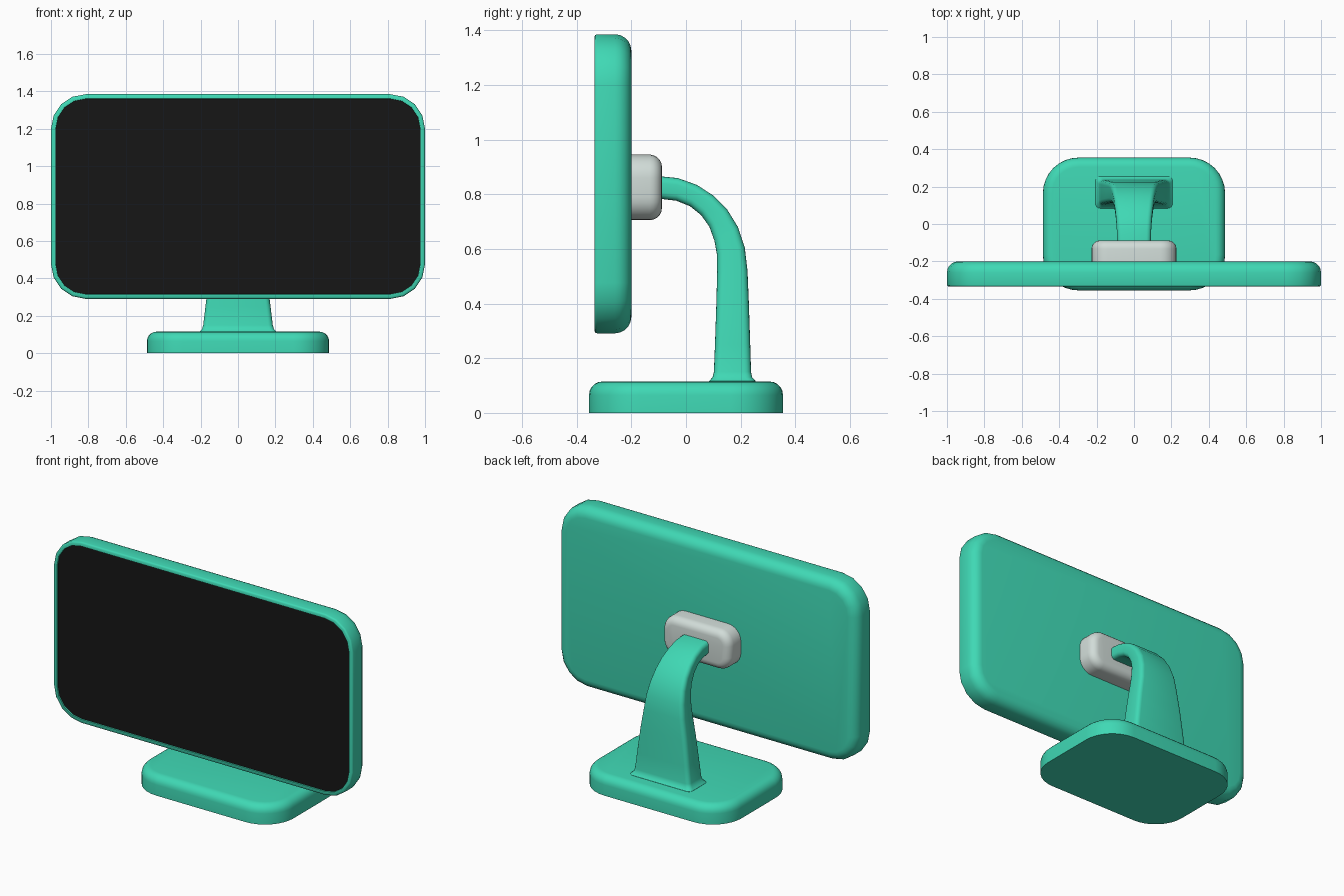
import bpy, bmesh
from math import sin, cos, pi, radians

if "Cube" in bpy.data.objects:
    bpy.data.objects.remove(bpy.data.objects["Cube"])


def material(name, rgb):
    m = bpy.data.materials.new(name)
    m.diffuse_color = (*rgb, 1)
    m.use_nodes = True
    m.node_tree.nodes["Principled BSDF"].inputs["Base Color"].default_value = m.diffuse_color
    return m


GREEN = material("mint", (0.05, 0.69, 0.46))
BLACK = material("black", (0.008, 0.008, 0.008))
GREY = material("pale_grey", (0.64, 0.72, 0.69))


def rounded_rect(hw, hh, r, segs):
    pts = []
    for i, (sx, sy) in enumerate([(1, 1), (-1, 1), (-1, -1), (1, -1)]):
        for k in range(segs + 1):
            a = pi / 2 * (i + k / segs)
            pts.append((sx * (hw - r) + r * cos(a), sy * (hh - r) + r * sin(a)))
    return pts


def loft(name, rings, mat):
    """Skin a stack of equal-length rings and cap both ends."""
    bm = bmesh.new()
    loops = [[bm.verts.new(p) for p in ring] for ring in rings]
    n = len(loops[0])
    for a, b in zip(loops, loops[1:]):
        for i in range(n):
            j = (i + 1) % n
            bm.faces.new((a[i], a[j], b[j], b[i]))
    bm.faces.new(loops[0])
    bm.faces.new(loops[-1])
    bmesh.ops.recalc_face_normals(bm, faces=bm.faces[:])
    me = bpy.data.meshes.new(name)
    bm.to_mesh(me)
    bm.free()
    me.materials.append(mat)
    ob = bpy.data.objects.new(name, me)
    bpy.context.collection.objects.link(ob)
    bpy.ops.object.select_all(action='DESELECT')
    ob.select_set(True)
    bpy.context.view_layer.objects.active = ob
    bpy.ops.object.shade_smooth_by_angle(angle=radians(40))
    return ob


def slab(name, hw, hh, r, segs, profile, place, mat):
    """Rounded slab; profile is a list of (depth, inset)."""
    rings = [[place(u, v, d) for u, v in rounded_rect(hw - i, hh - i, r - i, segs)]
             for d, i in profile]
    return loft(name, rings, mat)


def round_edge(end, r, steps=5):
    """Quarter-round profile finishing at depth `end`."""
    return [(end - r + r * sin(k / steps * pi / 2), r - r * cos(k / steps * pi / 2))
            for k in range(steps + 1)]


# Screen casing with a shallow front recess and soft back edge
slab("screen_casing", 1.0, 0.547, 0.185, 4,
     [(-0.322, 0.026), (-0.335, 0.024), (-0.335, 0.008), (-0.331, 0.002), (-0.325, 0)]
     + round_edge(-0.2, 0.06),
     lambda u, v, d: (u, d, 0.838 + v), GREEN)

# Black display panel
slab("display_panel", 0.975, 0.522, 0.16, 4, [(-0.328, 0), (-0.3, 0)],
     lambda u, v, d: (u, d, 0.838 + v), BLACK)

# Grey mounting block behind the screen
slab("mount_block", 0.227, 0.12, 0.085, 6, [(-0.21, 0)] + round_edge(-0.088, 0.045),
     lambda u, v, d: (u, d, 0.825 + v), GREY)

# Base plate
slab("base", 0.487, 0.355, 0.19, 8, [(0, 0)] + round_edge(0.115, 0.05),
     lambda u, v, d: (u, v, d), GREEN)

# Curved arm: outer (y, z), inner (y, z), half width
stations = [
    (-0.10, 0.866, -0.10, 0.784, 0.090),
    (-0.03, 0.859, -0.035, 0.776, 0.092),
    (0.04, 0.834, 0.015, 0.756, 0.096),
    (0.10, 0.795, 0.055, 0.724, 0.102),
    (0.15, 0.745, 0.085, 0.682, 0.108),
    (0.19, 0.680, 0.104, 0.630, 0.116),
    (0.215, 0.605, 0.113, 0.580, 0.126),
    (0.225, 0.520, 0.114, 0.515, 0.136),
    (0.230, 0.400, 0.111, 0.400, 0.155),
    (0.235, 0.250, 0.106, 0.250, 0.174),
    (0.238, 0.150, 0.102, 0.150, 0.186),
    (0.242, 0.130, 0.097, 0.130, 0.192),
    (0.255, 0.116, 0.084, 0.116, 0.206),
    (0.255, 0.090, 0.084, 0.090, 0.206),
]
rings = []
for oy, oz, iy, iz, hw in stations:
    half = ((oy - iy) ** 2 + (oz - iz) ** 2) ** 0.5 / 2
    ring = []
    for u, v in rounded_rect(hw, half, 0.025, 4):
        t = (v / half + 1) / 2
        ring.append((u, iy + (oy - iy) * t, iz + (oz - iz) * t))
    rings.append(ring)
loft("arm", rings, GREEN)
